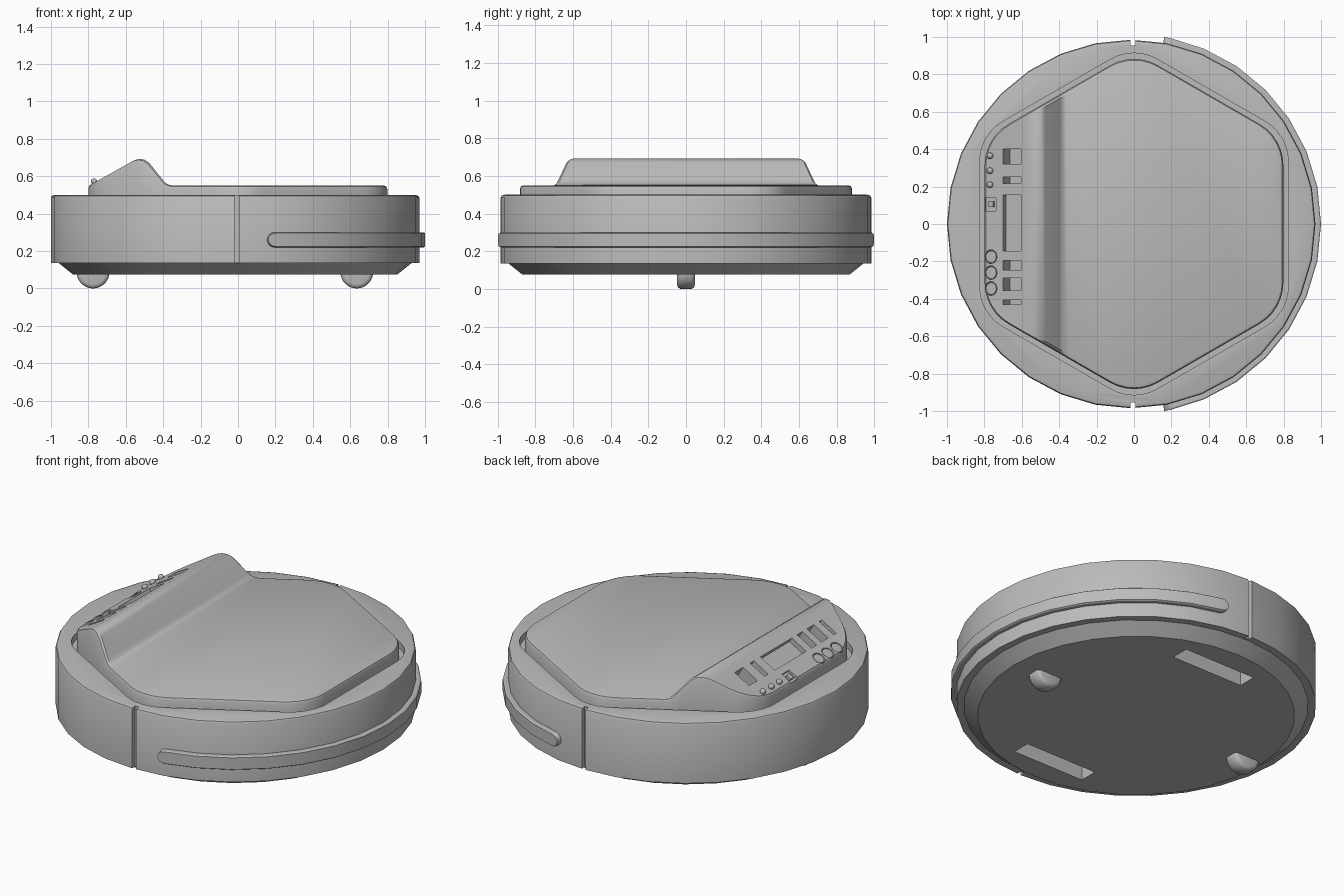
import bpy, bmesh, math
from math import radians, sin, cos, pi
from mathutils import Matrix

if "Cube" in bpy.data.objects:
    bpy.data.objects.remove(bpy.data.objects["Cube"], do_unlink=True)

grey = bpy.data.materials.new("plain_grey")
grey.use_nodes = True
grey.diffuse_color = (0.5, 0.5, 0.5, 1)
grey.node_tree.nodes["Principled BSDF"].inputs["Base Color"].default_value = (0.5, 0.5, 0.5, 1)

CX = -0.015           # body axis
TILT = radians(30)    # slope of the control panel


def activate(ob):
    bpy.ops.object.select_all(action='DESELECT')
    ob.select_set(True)
    bpy.context.view_layer.objects.active = ob


def finish(name, bm):
    bmesh.ops.recalc_face_normals(bm, faces=bm.faces)
    me = bpy.data.meshes.new(name)
    bm.to_mesh(me)
    bm.free()
    me.materials.append(grey)
    ob = bpy.data.objects.new(name, me)
    bpy.context.collection.objects.link(ob)
    return ob


def smooth(ob, angle=30):
    activate(ob)
    bpy.ops.object.shade_smooth_by_angle(angle=radians(angle))


def cut(ob, cutter):
    cutter.hide_render = True
    mod = ob.modifiers.new("cut", 'BOOLEAN')
    mod.operation, mod.solver, mod.object = 'DIFFERENCE', 'EXACT', cutter
    activate(ob)
    bpy.ops.object.modifier_apply(modifier=mod.name)
    bpy.data.objects.remove(cutter, do_unlink=True)


def box(bm, matrix, sx, sy, sz):
    bmesh.ops.create_cube(bm, size=1, matrix=matrix @ Matrix.Diagonal((sx, sy, sz, 1)))


def disc(bm, matrix, radius, depth, segments=20):
    bmesh.ops.create_cone(bm, cap_ends=True, segments=segments, radius1=radius,
                          radius2=radius, depth=depth, matrix=matrix)


def bridge(bm, rings):
    for a, b in zip(rings, rings[1:]):
        for i in range(len(a)):
            j = (i + 1) % len(a)
            bm.faces.new((a[i], a[j], b[j], b[i]))


# Height of the lid along x: control slope, crest, flat deck
CREST = [(-1, .432), (-.575, .674), (-.55, .687), (-.525, .692), (-.5, .688), (-.475, .672),
         (-.4, .578), (-.385, .563), (-.365, .553), (-.345, .55), (1, .55)]


def lerp(points, x):
    for (x0, y0), (x1, y1) in zip(points, points[1:]):
        if x <= x1:
            return y0 + (y1 - y0) * (x - x0) / (x1 - x0)
    return points[-1][1]


def half_hexagon(apothem, r=0.25):
    """Back half of a rounded hexagon, from left to right."""
    pts, reach = [], (apothem - r) / cos(TILT)
    for corner in (150, 90, 30):
        for k in range(7):
            a = radians(corner + 30 - 10 * k)
            c = radians(corner)
            pts.append((reach * cos(c) + r * cos(a), reach * sin(c) + r * sin(a)))
    return pts


def loop(half):
    return half + [(x, -y) for x, y in reversed(half)]


# Round body: turned profile with a chamfered underside
bm = bmesh.new()
rings = []
for r, z in [(.868, .075), (.943, .135), (.985, .135), (.985, .485), (.98, .495), (.965, .5)]:
    rings.append([bm.verts.new((CX + r * cos(2 * pi * i / 32), r * sin(2 * pi * i / 32), z))
                  for i in range(32)])
bridge(bm, rings)
bm.faces.new(rings[0])
bm.faces.new(rings[-1])
body = finish("body", bm)

# Hexagonal well for the lid
bm = bmesh.new()
outline = loop(half_hexagon(.825))
rings = [[bm.verts.new((x, y, z)) for x, y in outline] for z in (.46, .6)]
bridge(bm, rings)
for ring in rings:
    bm.faces.new(ring)
cut(body, finish("lid_well_cutter", bm))

# Side seams and wheel slots in the underside
bm = bmesh.new()
for s in (-1, 1):
    box(bm, Matrix.Translation((-.005, s * 1.0, .35)), .025, .09, .6)
    box(bm, Matrix.Translation((0, s * .675, .15)), .48, .11, .3)
cut(body, finish("seam_and_slot_cutter", bm))
smooth(body)

# Lid: rounded hexagon following the crest profile, with a rounded rim
half = half_hexagon(.78)
xs = [x for x, y in half] + [x for x, z in CREST if abs(x) < .77]
columns = [(x, lerp(half, x) if x > half[0][0] else half[0][1]) for x in sorted(xs)]
outline = loop(columns)
bm = bmesh.new()
rings = []
for scale, drop in [(1, 0), (1.016, .005), (1.024, .02), (1.024, None)]:
    rings.append([bm.verts.new((x * scale, y * scale,
                                .45 if drop is None else lerp(CREST, x) - drop))
                  for x, y in outline])
bridge(bm, rings)
n = len(outline)
for i in range(n // 2 - 1):
    bm.faces.new((rings[0][i], rings[0][i + 1], rings[0][n - 2 - i], rings[0][n - 1 - i]))
bm.faces.new(rings[-1])
lid = finish("lid", bm)


def on_panel(x, y, lift=0):
    return (Matrix.Translation((x, y, lerp(CREST, x))) @ Matrix.Rotation(-TILT, 4, 'Y')
            @ Matrix.Translation((0, 0, lift)))


# Recessed keys, screen, square socket and round buttons in the panel
BUTTONS = (-.175, -.26, -.345)
bm = bmesh.new()
for y, width in [(.36, .08), (.235, .035), (-.22, .05), (-.322, .065), (-.418, .025)]:
    box(bm, on_panel(-.653, y), .11, width, .15)
box(bm, on_panel(-.653, .005), .11, .3, .06)
box(bm, on_panel(-.768, .105), .07, .07, .03)
for y in BUTTONS:
    disc(bm, on_panel(-.765, y), .037, .05)
cut(lid, finish("panel_cutter", bm))
smooth(lid)

# Round buttons sitting in their wells
bm = bmesh.new()
for y in BUTTONS:
    disc(bm, on_panel(-.765, y, -.017), .032, .03)
smooth(finish("round_buttons", bm))

# Small key in the square socket
bm = bmesh.new()
box(bm, on_panel(-.768, .105, -.01), .032, .03, .02)
finish("square_key", bm)

# Indicator studs
bm = bmesh.new()
for y in (.365, .285, .21):
    bmesh.ops.create_uvsphere(bm, u_segments=12, v_segments=8, radius=.017,
                              matrix=on_panel(-.766, y, .008))
smooth(finish("indicator_studs", bm), 60)

# Bumper strip: curved bar with rounded ends
ends = [(80 - 2.3 * (1 - cos(radians(a))), .04 * sin(radians(a))) for a in (8, 30, 50, 70, 90)]
arc = ends + [(11.25 * k, .04) for k in range(6, -7, -1)] + [(-a, h) for a, h in reversed(ends)]
bm = bmesh.new()
rings = []
for a, h in arc:
    c, s = cos(radians(a)), sin(radians(a))
    rings.append([bm.verts.new((CX + r * c, r * s, .26 + dz * h))
                  for r, dz in [(.96, -1), (1.008, -1), (1.015, -.88), (1.015, .88), (1.008, 1), (.96, 1)]])
bridge(bm, rings)
bm.faces.new(rings[0])
bm.faces.new(rings[-1])
smooth(finish("bumper_strip", bm))

# Caster wheels with rounded shoulders
for name, x in (("left_caster", .635), ("right_caster", -.775)):
    bm = bmesh.new()
    rings = []
    for y, r in [(-.047, .066), (-.043, .08), (-.03, .088), (.03, .088), (.043, .08), (.047, .066)]:
        rings.append([bm.verts.new((x + r * cos(2 * pi * i / 32), y, .088 + r * sin(2 * pi * i / 32)))
                      for i in range(32)])
    bridge(bm, rings)
    bm.faces.new(rings[0])
    bm.faces.new(rings[-1])
    smooth(finish(name, bm), 45)
